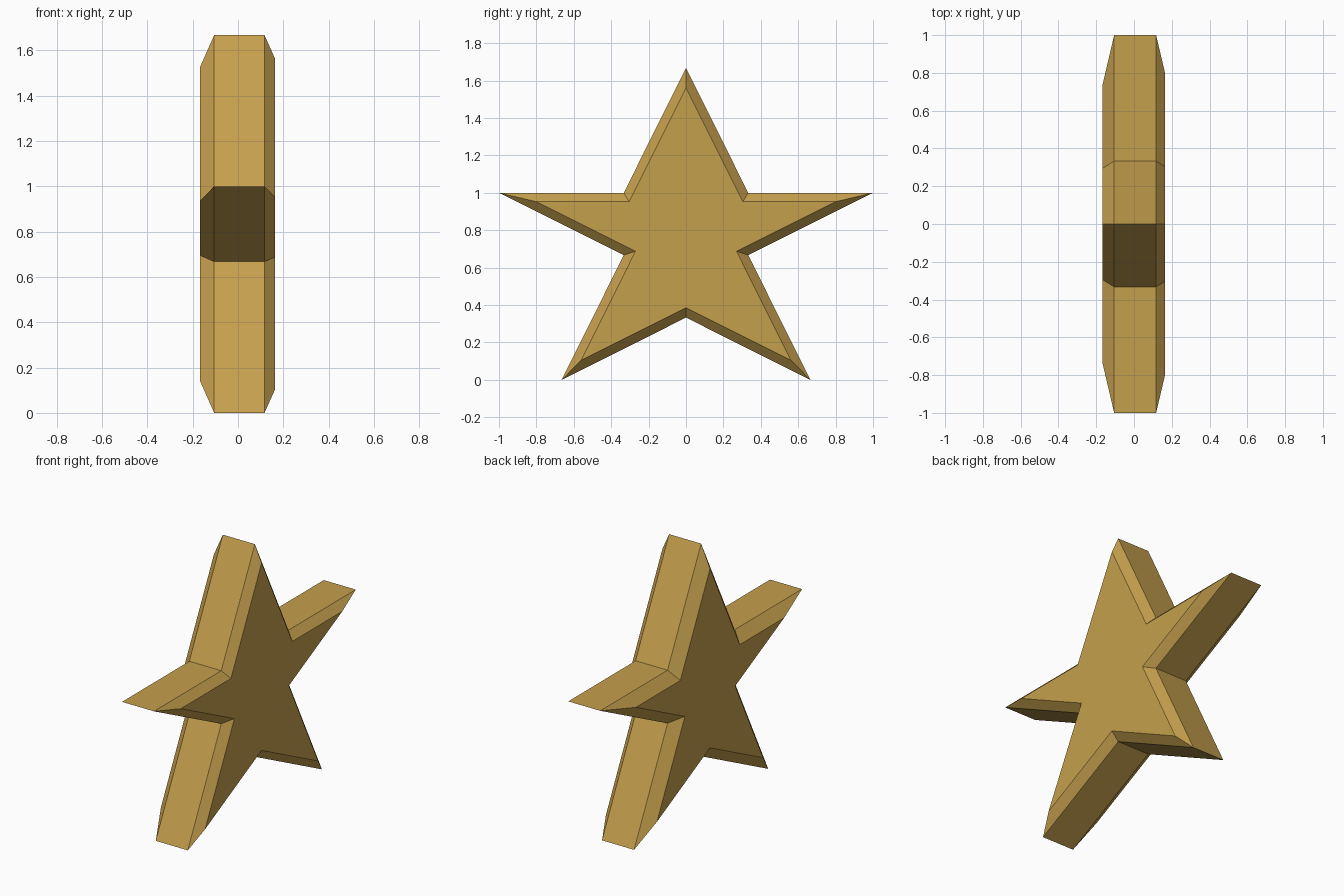
import bpy, bmesh
from mathutils import Vector

if "Cube" in bpy.data.objects:
    bpy.data.objects.remove(bpy.data.objects["Cube"])

# Right half of the star outline (y, z), bottom notch to top tip; mirrored for the left
half = [(0, 0.333), (0.665, 0), (0.333, 0.667), (1, 1), (0.333, 1), (0, 1.667)]
outline = [Vector(p) for p in half + [(-y, z) for y, z in half[-2:0:-1]]]


def inset(points, d):
    """Move every edge of a counter-clockwise outline inwards by d."""
    result = []
    for i, p in enumerate(points):
        a = (p - points[i - 1]).normalized()
        b = (points[(i + 1) % len(points)] - p).normalized()
        na, nb = Vector((-a.y, a.x)), Vector((-b.y, b.x))
        result.append(p + (na + nb) * d / (1 + na.dot(nb)))
    return result


gold = bpy.data.materials.new("gold")
gold.diffuse_color = (0.56, 0.35, 0.075, 1)
gold.use_nodes = True
gold.node_tree.nodes["Principled BSDF"].inputs["Base Color"].default_value = gold.diffuse_color

# Star body: stacked outlines along x, chamfered on both faces
bm = bmesh.new()
rings = [[bm.verts.new((x, p.x, p.y)) for p in inset(outline, d)]
         for x, d in [(-0.167, 0.0625), (-0.105, 0), (0.117, 0), (0.164, 0.047)]]
for lower, upper in zip(rings, rings[1:]):
    for i in range(len(outline)):
        bm.faces.new((lower[i - 1], lower[i], upper[i], upper[i - 1]))
bm.faces.new(rings[-1])
bm.faces.new(rings[0][::-1])
bmesh.ops.recalc_face_normals(bm, faces=bm.faces)

mesh = bpy.data.meshes.new("star")
bm.to_mesh(mesh)
bm.free()
mesh.materials.append(gold)
bpy.context.collection.objects.link(bpy.data.objects.new("star", mesh))
